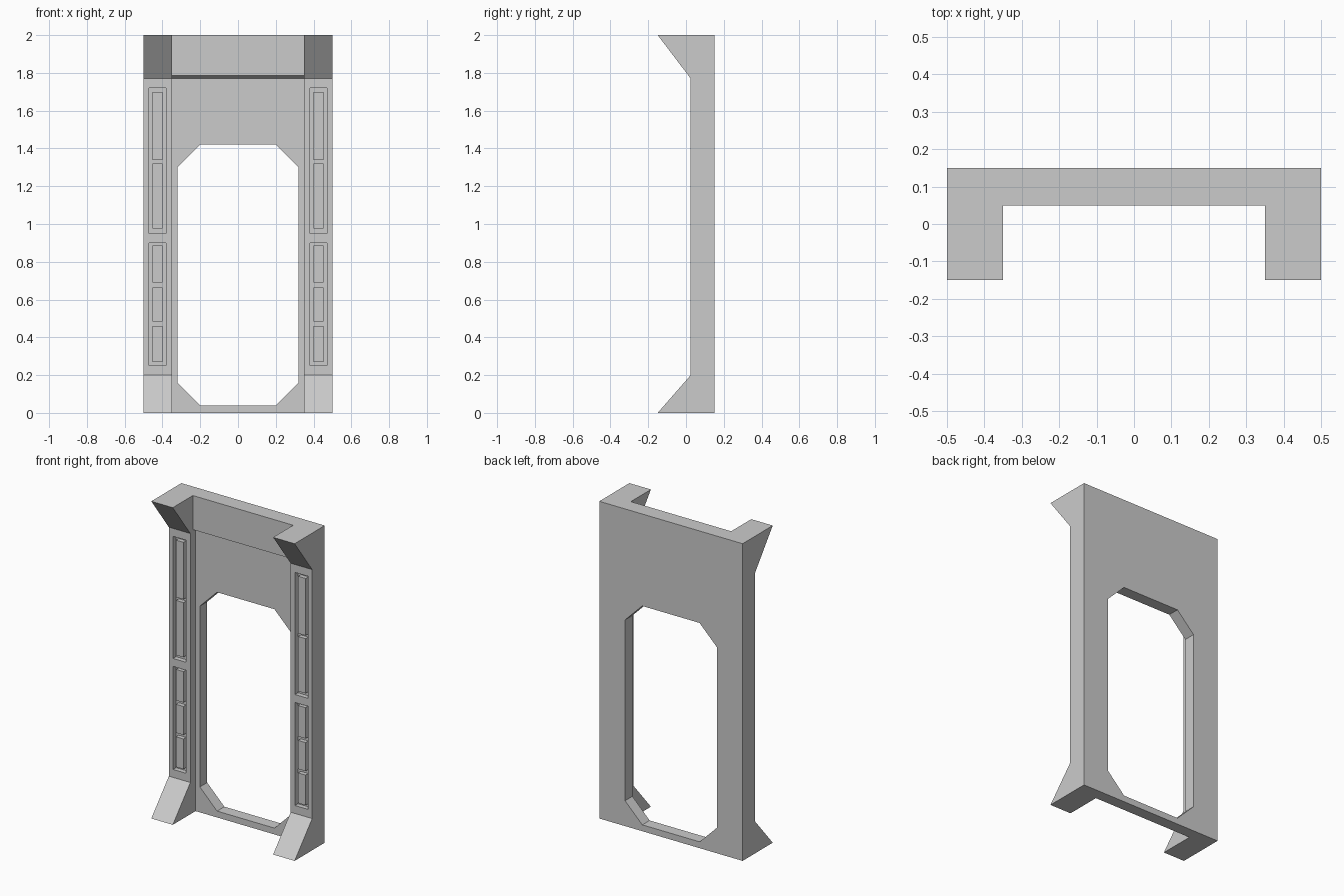
import bpy
import bmesh
from mathutils import Vector

cube = bpy.data.objects.get("Cube")
if cube:
    bpy.data.objects.remove(cube, do_unlink=True)

grey = bpy.data.materials.new("plain grey")
grey.diffuse_color = (0.6, 0.6, 0.6, 1)
grey.use_nodes = True
grey.node_tree.nodes["Principled BSDF"].inputs["Base Color"].default_value = (0.6, 0.6, 0.6, 1)


def prism(name, points, offset):
    """Extrude a closed outline along an offset."""
    bm = bmesh.new()
    face = bm.faces.new([bm.verts.new(p) for p in points])
    result = bmesh.ops.extrude_face_region(bm, geom=[face])
    moved = [v for v in result["geom"] if isinstance(v, bmesh.types.BMVert)]
    bmesh.ops.translate(bm, vec=Vector(offset), verts=moved)
    bmesh.ops.recalc_face_normals(bm, faces=bm.faces)
    mesh = bpy.data.meshes.new(name)
    bm.to_mesh(mesh)
    bm.free()
    mesh.materials.append(grey)
    obj = bpy.data.objects.new(name, mesh)
    bpy.context.collection.objects.link(obj)
    return obj


def box(name, x0, x1, y0, y1, z0, z1):
    return prism(name, [(x0, y0, z0), (x1, y0, z0), (x1, y0, z1), (x0, y0, z1)],
                 (0, y1 - y0, 0))


def cut(obj, cutter):
    """Subtract a cutter for good, then remove it."""
    cutter.hide_render = True
    mod = obj.modifiers.new("cut", 'BOOLEAN')
    mod.operation = 'DIFFERENCE'
    mod.solver = 'EXACT'
    mod.object = cutter
    bpy.context.view_layer.update()
    graph = bpy.context.evaluated_depsgraph_get()
    mesh = bpy.data.meshes.new_from_object(obj.evaluated_get(graph))
    obj.modifiers.clear()
    obj.data = mesh
    bpy.data.objects.remove(cutter, do_unlink=True)


BACK, POST, PANEL, HEADER, FLARE = 0.15, 0.025, 0.077, 0.05, -0.15
INNER, OUTER = 0.35, 0.5

# Wall panel with a chamfered doorway
panel = box("wall_panel", -INNER, INNER, PANEL, BACK, 0, 1.77)
half = [(0.2, 0.04), (0.32, 0.16), (0.32, 1.3), (0.2, 1.42)]
outline = half + [(-x, z) for x, z in reversed(half)]
cut(panel, prism("doorway_cutter", [(x, 0, z) for x, z in outline], (0, 0.3, 0)))

# Header beam with a small sloped underside
profile = [(BACK, 1.77), (PANEL, 1.77), (HEADER, 1.785), (HEADER, 2), (BACK, 2)]
prism("header_beam", [(-INNER, y, z) for y, z in profile], (2 * INNER, 0, 0))

# Posts with flared feet and heads, recessed channels and raised blocks
post_profile = [(BACK, 0), (FLARE, 0), (POST, 0.2), (POST, 1.77), (FLARE, 2), (BACK, 2)]
channels = [(0.95, 1.72), (0.25, 0.9)]
blocks = [(1.34, 1.7), (0.975, 1.32), (0.69, 0.885), (0.485, 0.665), (0.27, 0.46)]
for side, sign in (("left", 1), ("right", -1)):
    post = prism(side + "_post", [(sign * INNER, y, z) for y, z in post_profile],
                 (sign * (OUTER - INNER), 0, 0))
    for z0, z1 in channels:
        cut(post, box("channel_cutter", sign * 0.38, sign * 0.47, -0.1, POST + 0.03, z0, z1))
    for i, (z0, z1) in enumerate(blocks):
        box(f"{side}_post_block_{i + 1}", sign * 0.4, sign * 0.452,
            POST + 0.003, POST + 0.032, z0, z1)
